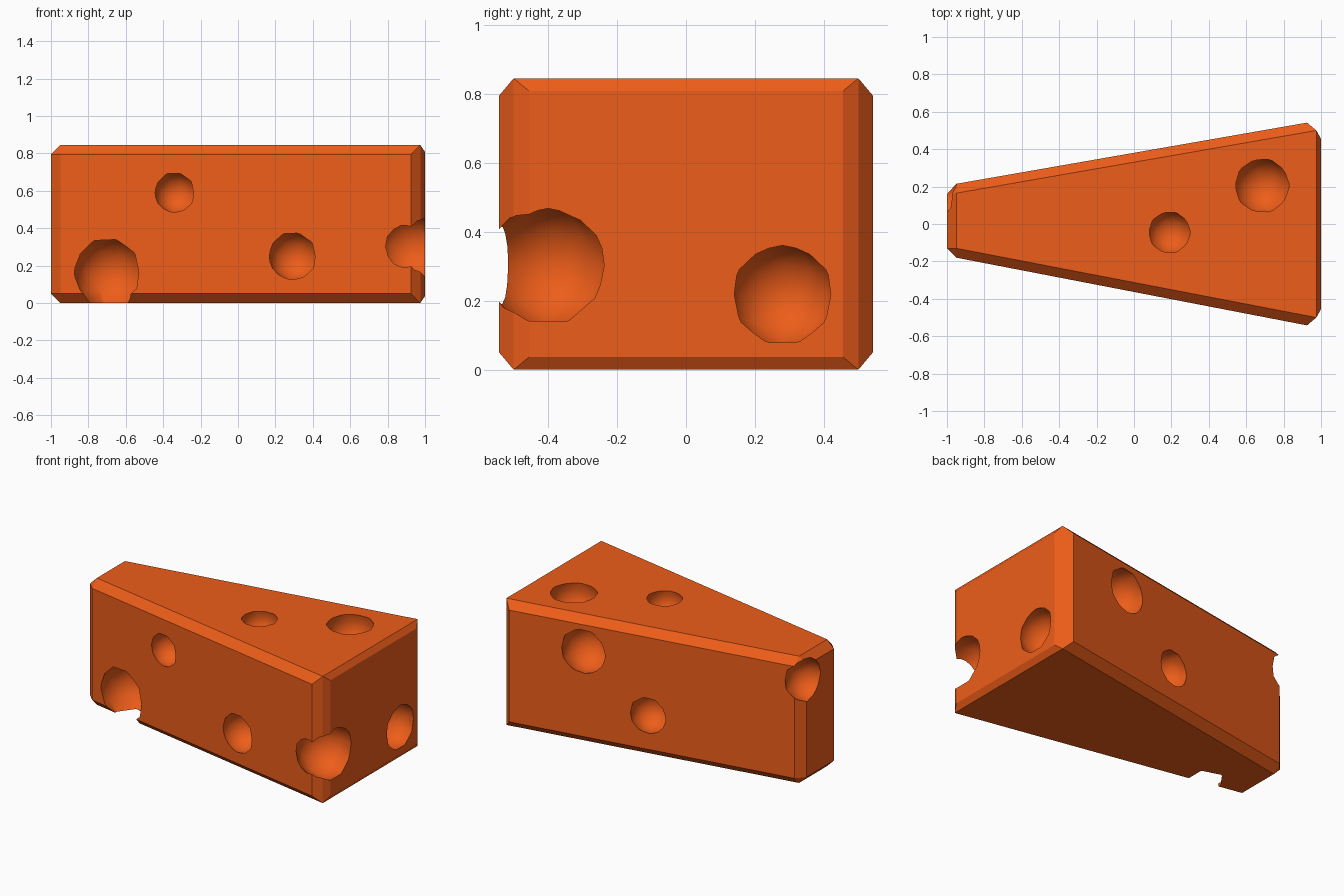
import bpy, bmesh
from mathutils import Vector

if "Cube" in bpy.data.objects:
    bpy.data.objects.remove(bpy.data.objects["Cube"])

H = 0.845  # wedge height

# material
mat = bpy.data.materials.new("cheese_orange")
mat.diffuse_color = (0.85, 0.11, 0.01, 1)
mat.use_nodes = True
mat.node_tree.nodes["Principled BSDF"].inputs["Base Color"].default_value = mat.diffuse_color

# wedge body: convex hull of the chamfered corners, mirrored top to bottom
# each plan point is (x, y, inset from top and bottom)
plan = [(-1, 0.16, 0.05), (-0.95, 0.215, 0.05), (-0.95, 0.165, 0),
        (-1, -0.13, 0.05), (-0.95, -0.18, 0.05), (-0.95, -0.13, 0)]
for s in (1, -1):
    plan += [(0.925, 0.542 * s, 0.05), (0.975, 0.5 * s, 0), (1, 0.455 * s, 0.037)]
bm = bmesh.new()
for x, y, i in plan:
    bm.verts.new((x, y, i))
    bm.verts.new((x, y, H - i))
bmesh.ops.convex_hull(bm, input=bm.verts)
bmesh.ops.dissolve_limit(bm, angle_limit=0.03, verts=bm.verts, edges=bm.edges)
bmesh.ops.recalc_face_normals(bm, faces=bm.faces)
mesh = bpy.data.meshes.new("cheese_wedge")
bm.to_mesh(mesh)
bm.free()
mesh.materials.append(mat)
wedge = bpy.data.objects.new("cheese_wedge", mesh)
bpy.context.collection.objects.link(wedge)


def front(x):
    return -0.365 - 0.195 * x


def back(x):
    return 0.382 + 0.176 * x


# holes on a flat face: rim centre, outward normal, rim radius
NF, NB = Vector((-0.191, -0.982, 0)), Vector((-0.173, 0.985, 0))
rims = [((-0.34, front(-0.34), 0.59), NF, 0.108),
        ((0.29, front(0.29), 0.25), NF, 0.128),
        ((0.437, back(0.437), 0.617), NB, 0.148),
        ((0.012, back(0.012), 0.274), NB, 0.12),
        ((0.19, -0.045, H), Vector((0, 0, 1)), 0.112),
        ((0.685, 0.205, H), Vector((0, 0, 1)), 0.146),
        ((1, 0.28, 0.218), Vector((1, 0, 0)), 0.146)]
balls = [(Vector(c) - n * 0.37 * r, r * 1.08) for c, n, r in rims]
# holes that break through an edge: centre, radius
balls += [(Vector((-0.685, -0.15, 0.165)), 0.2),
          (Vector((0.925, -0.40, 0.302)), 0.187),
          (Vector((-1.0, 0.15, 0.692)), 0.141)]

# smooth ball cutters
bm = bmesh.new()
for c, r in balls:
    new = bmesh.ops.create_icosphere(bm, subdivisions=2, radius=r)["verts"]
    bmesh.ops.translate(bm, verts=new, vec=c)
for f in bm.faces:
    f.smooth = True
cut_mesh = bpy.data.meshes.new("hole_cutters")
bm.to_mesh(cut_mesh)
bm.free()
cut_mesh.materials.append(mat)
cutter = bpy.data.objects.new("hole_cutters", cut_mesh)
bpy.context.collection.objects.link(cutter)
cutter.hide_render = True

# carve the holes
mod = wedge.modifiers.new("holes", "BOOLEAN")
mod.operation = "DIFFERENCE"
mod.solver = "EXACT"
mod.object = cutter
bpy.context.view_layer.objects.active = wedge
wedge.select_set(True)
bpy.ops.object.modifier_apply(modifier=mod.name)
bpy.data.objects.remove(cutter)
